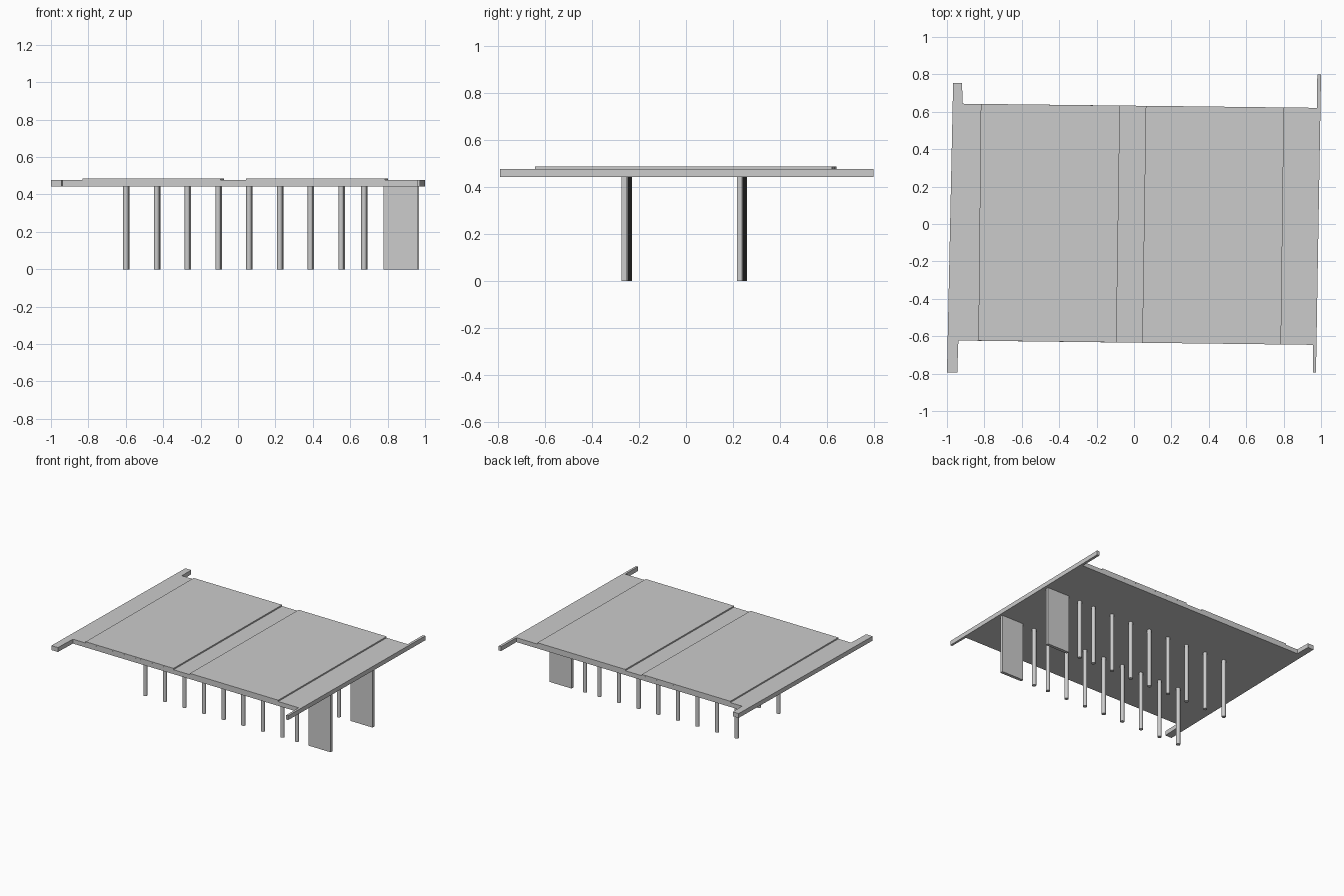
import bpy, bmesh, math

if "Cube" in bpy.data.objects:
    bpy.data.objects.remove(bpy.data.objects["Cube"])

TILT = -0.0112            # the whole plan is turned very slightly
Z_SOFFIT, Z_DECK, Z_PANEL = 0.443, 0.476, 0.486


def prism(name, outline, z0, z1):
    """Extrude a flat outline upward from z0 to z1."""
    bm = bmesh.new()
    face = bm.faces.new([bm.verts.new((x, y, z0)) for x, y in outline])
    top = bmesh.ops.extrude_face_region(bm, geom=[face])
    bmesh.ops.translate(bm, vec=(0, 0, z1 - z0),
                        verts=[v for v in top["geom"] if isinstance(v, bmesh.types.BMVert)])
    bmesh.ops.recalc_face_normals(bm, faces=bm.faces)
    mesh = bpy.data.meshes.new(name)
    bm.to_mesh(mesh)
    bm.free()
    obj = bpy.data.objects.new(name, mesh)
    bpy.context.collection.objects.link(obj)
    return obj


# Roof slab with projecting corner arms
prism("roof_slab", [
    (-1.0, -0.793), (-0.945, -0.793), (-0.939, -0.623), (0.957, -0.646),
    (0.957, -0.793), (0.973, -0.793), (1.0, 0.8), (0.98, 0.8),
    (0.978, 0.621), (-0.917, 0.643), (-0.919, 0.755), (-0.967, 0.755)],
    Z_SOFFIT, Z_DECK)

# Raised roof panels
prism("roof_panel_left", [(-0.832, -0.624), (-0.094, -0.633), (-0.075, 0.633), (-0.819, 0.642)],
      Z_DECK, Z_PANEL)
prism("roof_panel_right", [(0.044, -0.635), (0.786, -0.644), (0.802, 0.623), (0.063, 0.632)],
      Z_DECK, Z_PANEL)

# Two rows of columns, each ending in a short wall
columns_x = [-0.597 + 0.1645 * i for i in range(8)] + [0.676]
for row, y0 in (("front", -0.252), ("back", 0.239)):
    shift = -TILT * y0
    for i, x in enumerate(columns_x):
        bpy.ops.mesh.primitive_cylinder_add(
            vertices=16, radius=0.0145, depth=Z_SOFFIT,
            location=(x + shift, y0 + TILT * x, Z_SOFFIT / 2))
        col = bpy.context.object
        col.name = f"{row}_column_{i + 1}"
        bpy.ops.object.shade_smooth_by_angle(angle=math.radians(40))
    wall_x = 0.874
    wall = prism(f"{row}_end_wall",
                 [(-0.092, -0.0115), (0.092, -0.0115), (0.092, 0.0115), (-0.092, 0.0115)],
                 0, Z_SOFFIT)
    wall.location = (wall_x + shift, y0 + TILT * wall_x, 0)
    wall.rotation_euler.z = TILT
